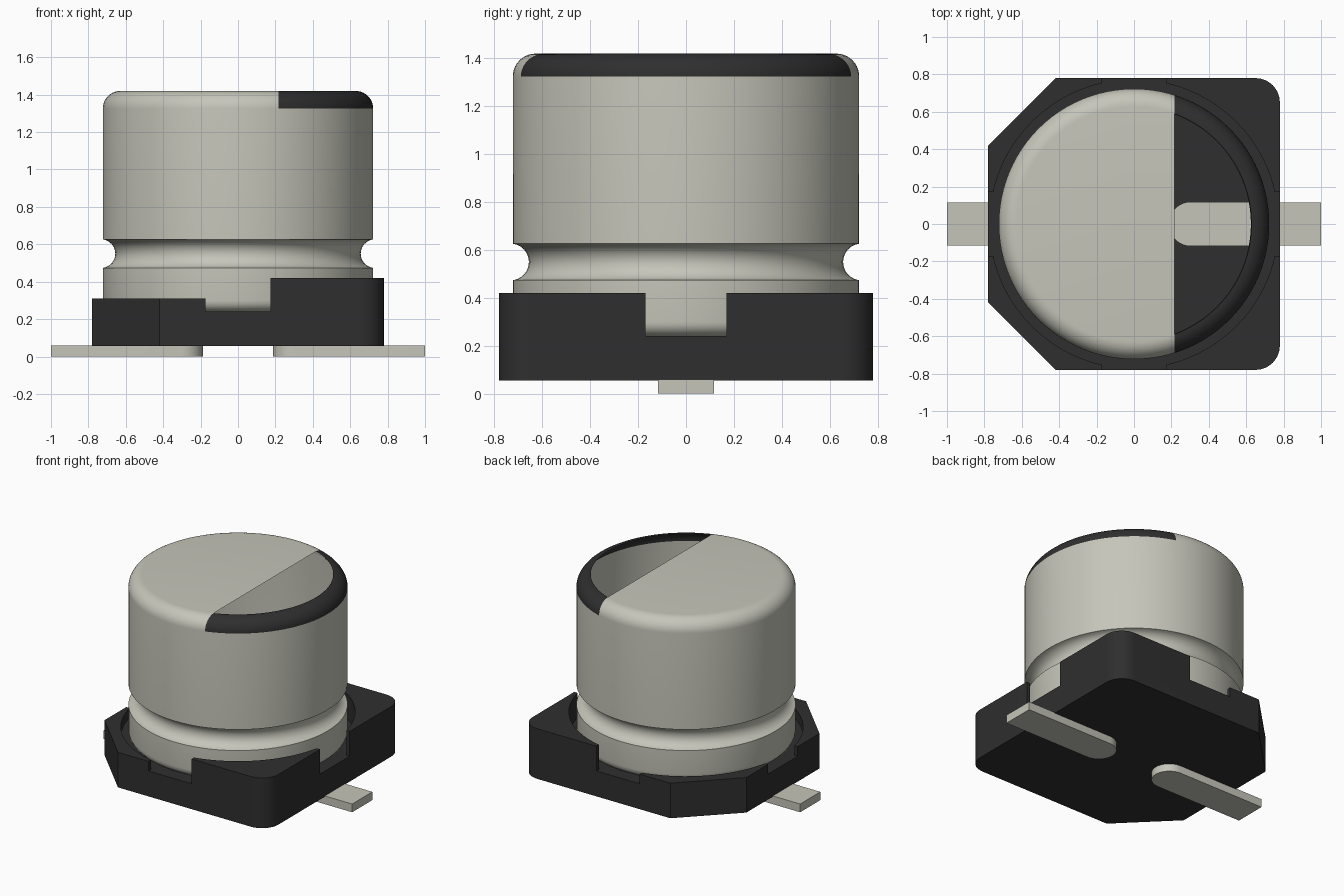
import bpy, bmesh
from math import sin, cos, pi, radians
from mathutils import Matrix

if "Cube" in bpy.data.objects:
    bpy.data.objects.remove(bpy.data.objects["Cube"], do_unlink=True)


def material(name, colour):
    m = bpy.data.materials.new(name)
    m.use_nodes = True
    m.diffuse_color = colour
    m.node_tree.nodes["Principled BSDF"].inputs["Base Color"].default_value = colour
    return m


METAL = material("warm grey metal", (0.56, 0.56, 0.49, 1))
BLACK = material("black plastic", (0.028, 0.028, 0.028, 1))


def make_object(name, bm, *mats):
    mesh = bpy.data.meshes.new(name)
    bm.to_mesh(mesh)
    bm.free()
    obj = bpy.data.objects.new(name, mesh)
    bpy.context.collection.objects.link(obj)
    for m in mats:
        mesh.materials.append(m)
    return obj


def smooth(obj):
    bpy.ops.object.select_all(action='DESELECT')
    obj.select_set(True)
    bpy.context.view_layer.objects.active = obj
    bpy.ops.object.shade_smooth_by_angle(angle=radians(35))


def arc(cx, cy, r, start, end, steps):
    angles = [radians(start + (end - start) * i / steps) for i in range(steps + 1)]
    return [(cx + r * cos(a), cy + r * sin(a)) for a in angles]


def prism(outline, z0, z1):
    bm = bmesh.new()
    face = bm.faces.new([bm.verts.new((x, y, z0)) for x, y in outline])
    ext = bmesh.ops.extrude_face_region(bm, geom=[face])
    verts = [v for v in ext["geom"] if isinstance(v, bmesh.types.BMVert)]
    bmesh.ops.translate(bm, verts=verts, vec=(0, 0, z1 - z0))
    bmesh.ops.recalc_face_normals(bm, faces=bm.faces)
    return bm


def rectangle(x0, x1, y0, y1):
    return [(x0, y0), (x1, y0), (x1, y1), (x0, y1)]


# Can: revolved shell with rolled edges and a crimp groove
R, TOP, SPLIT, ROLL = 0.723, 1.42, 0.217, 0.095
profile = (arc(R - ROLL, 0.24 + 0.06, 0.06, -90, -90, 1)[:1]
           + arc(R - 0.06, 0.24 + 0.06, 0.06, -90, 0, 6)
           + arc(R + 0.01, 0.55, 0.077, 262, 98, 12)
           + arc(R - ROLL, TOP - ROLL, ROLL, 0, 90, 10))
bm = bmesh.new()
verts = [bm.verts.new((r, 0, z)) for r, z in profile]
edges = [bm.edges.new(pair) for pair in zip(verts, verts[1:])]
bmesh.ops.spin(bm, geom=verts + edges, cent=(0, 0, 0), axis=(0, 0, 1),
               angle=2 * pi, steps=96, use_merge=True)
bmesh.ops.remove_doubles(bm, verts=bm.verts, dist=0.0005)
rim = [e for e in bm.edges if e.is_boundary and e.verts[0].co.z > 1]
bmesh.ops.contextual_create(bm, geom=rim)
bmesh.ops.recalc_face_normals(bm, faces=bm.faces)

# Polarity mark: dark rolled rim and open segment on one side
upper = [f for f in bm.faces if f.calc_center_median().z > TOP - ROLL + 0.001]
geom = set(upper) | {e for f in upper for e in f.edges} | {v for f in upper for v in f.verts}
bmesh.ops.bisect_plane(bm, geom=list(geom), plane_co=(SPLIT, 0, 0), plane_no=(1, 0, 0))
opening = []
for f in bm.faces:
    c = f.calc_center_median()
    if c.z > TOP - ROLL + 0.001 and c.x > SPLIT:
        f.material_index = 1
        if all(v.co.z > TOP - 0.0005 for v in f.verts):
            opening.append(f)
bmesh.ops.delete(bm, geom=opening, context='FACES')
smooth(make_object("can", bm, METAL, BLACK))

# Base: two chamfered and two rounded corners
H, C, F = 0.78, 0.42, 0.13
outline = ([(-C, H), (-H, C), (-H, -C), (-C, -H)]
           + arc(H - F, F - H, F, -90, 0, 8) + arc(H - F, H - F, F, 0, 90, 8))
base = make_object("base", prism(outline, 0.055, 0.42), BLACK)

# Base cuts: low side, cross notches, round pocket and inner bore
cuts = [
    (rectangle(-1, 0, -1, 1), 0.31),
    (rectangle(-0.173, 0.173, -1, 1), 0.24),
    (rectangle(-1, 1, -0.17, 0.17), 0.24),
    (arc(0, 0, 0.772, 0, 356.25, 95), 0.24),
    (arc(0, 0, 0.625, 0, 356.25, 95), 0.058),
]
bpy.context.view_layer.objects.active = base
for shape, depth in cuts:
    cutter = make_object("cutter", prism(shape, depth, 1), BLACK)
    cutter.hide_render = True
    mod = base.modifiers.new("cut", 'BOOLEAN')
    mod.operation, mod.solver, mod.object = 'DIFFERENCE', 'EXACT', cutter
    bpy.ops.object.modifier_apply(modifier=mod.name)
    bpy.data.objects.remove(cutter, do_unlink=True)
smooth(base)

# Leads: flat strips with rounded inner ends
W = 0.116
for name, turn in (("left_lead", 0), ("right_lead", pi)):
    bm = prism([(1, -W), (1, W)] + arc(0.187 + W, 0, W, 90, 270, 16), 0, 0.06)
    bmesh.ops.rotate(bm, verts=bm.verts, matrix=Matrix.Rotation(turn, 3, 'Z'))
    smooth(make_object(name, bm, METAL))
